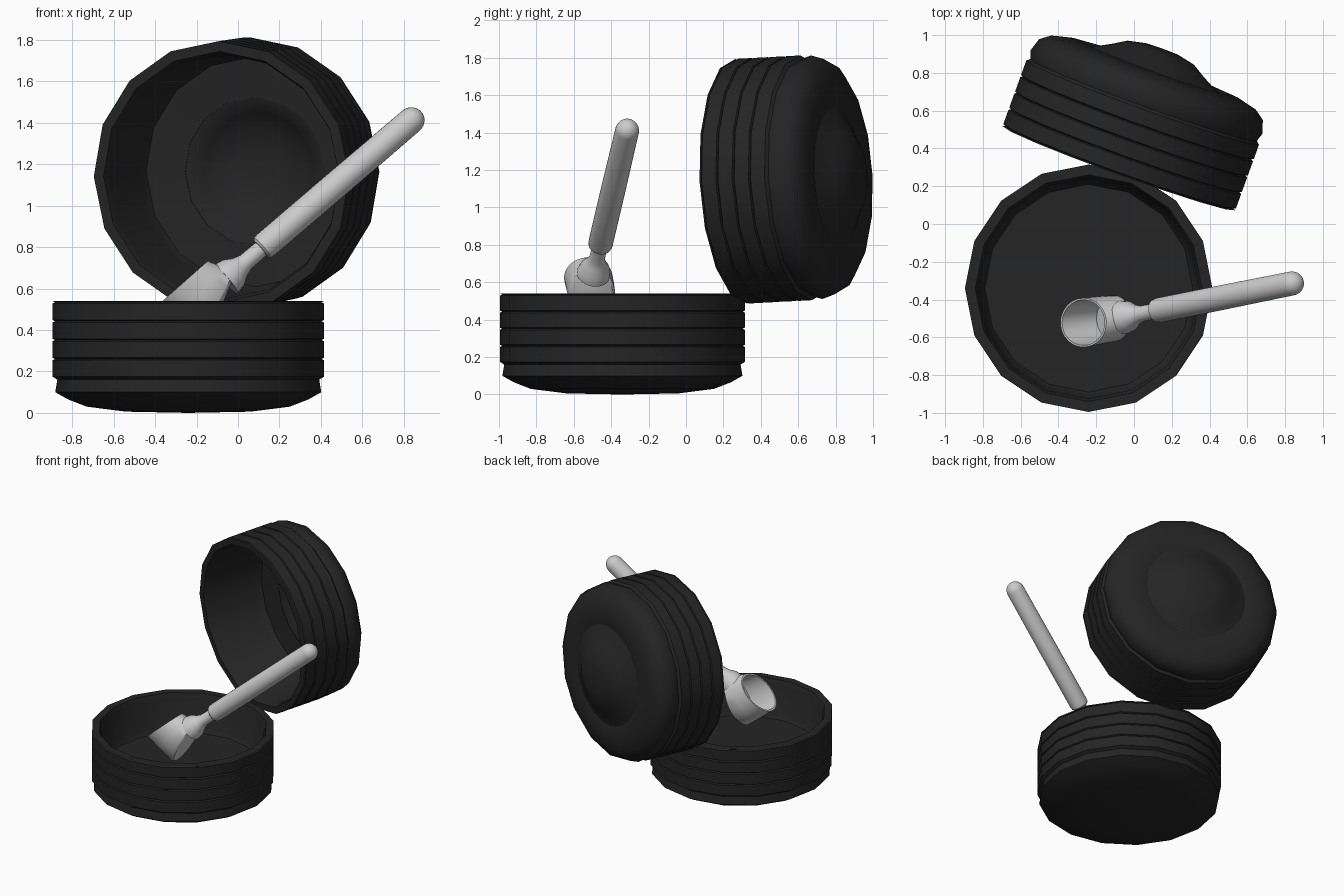
import bpy, bmesh
from math import sin, cos, pi, radians
from mathutils import Vector, Matrix

if "Cube" in bpy.data.objects:
    bpy.data.objects.remove(bpy.data.objects["Cube"])

black = bpy.data.materials.new("black_plastic")
black.diffuse_color = (0.018, 0.018, 0.018, 1)
black.use_nodes = True
black.node_tree.nodes["Principled BSDF"].inputs["Base Color"].default_value = black.diffuse_color


def finish(name, bm, mat=None, angle=40):
    bmesh.ops.remove_doubles(bm, verts=bm.verts, dist=1e-5)
    bmesh.ops.recalc_face_normals(bm, faces=bm.faces)
    me = bpy.data.meshes.new(name)
    bm.to_mesh(me)
    bm.free()
    ob = bpy.data.objects.new(name, me)
    bpy.context.collection.objects.link(ob)
    if mat:
        me.materials.append(mat)
    bpy.context.view_layer.objects.active = ob
    ob.select_set(True)
    bpy.ops.object.shade_smooth_by_angle(angle=radians(angle))
    ob.select_set(False)
    return ob


def skin(bm, rings):
    """Bridge consecutive rings of points; a single point closes an end."""
    loops = [[bm.verts.new(p) for p in r] for r in rings]
    for a, b in zip(loops, loops[1:]):
        n = max(len(a), len(b))
        for i in range(n):
            j = (i + 1) % n
            f = [a[i % len(a)], a[j % len(a)], b[j % len(b)], b[i % len(b)]]
            bm.faces.new(list(dict.fromkeys(f)))


def lathe(name, profile, matrix, n, mat=None, angle=40):
    bm = bmesh.new()
    rings = []
    for r, z in profile:
        pts = [(r * cos(2 * pi * i / n), r * sin(2 * pi * i / n), z) for i in range(n)]
        rings.append([matrix @ Vector(p) for p in (pts if r > 0 else [(0, 0, z)])])
    skin(bm, rings)
    return finish(name, bm, mat, angle)


def frame(origin, axis, side):
    z = Vector(axis).normalized()
    y = z.cross(Vector(side)).normalized()
    x = y.cross(z)
    m = Matrix((x, y, z)).transposed().to_4x4()
    m.translation = origin
    return m


# ridged outer wall shared by tub and lid: thin grooves up the side
def ridged(z0, z1, steps, r=0.655):
    out = []
    for i in range(steps):
        a = z0 + (z1 - z0) * i / steps
        b = z0 + (z1 - z0) * (i + 1) / steps
        out += [(r, a), (r, b - 0.012), (r - 0.012, b - 0.006)]
    return out + [(r, z1)]


# tub: shallow rounded bottom, ridged wall, thick rim, flat floor
tub = [(0, 0), (0.3, 0.006), (0.49, 0.03), (0.58, 0.065), (0.642, 0.1), (0.632, 0.16)]
tub += ridged(0.175, 0.54, 4)
tub += [(0.6, 0.54), (0.585, 0.5), (0.57, 0.28), (0.55, 0.25), (0, 0.245)]
lathe("tub", tub, Matrix.Translation((-0.24, -0.34, 0)), 16, black)

# lid: open side faces front, turned and leaning, domed centre on the back
lid_frame = frame((-0.08, 0.295, 1.14), (0.34, 0.94, 0.05), (0.94, -0.34, 0))
lid = [(0.36, 0.55), (0.42, 0.565), (0.5, 0.558), (0.575, 0.54), (0.63, 0.5), (0.652, 0.43), (0.638, 0.385)]
lid += [(r, 0.37 - z) for r, z in ridged(0, 0.37, 4)]
lid += [(0.605, 0), (0.59, 0.04), (0.575, 0.42), (0.555, 0.465), (0.36, 0.48), (0.36, 0.55)]
lathe("lid", lid, lid_frame, 16, black)
dome = [(0, 0.675), (0.1, 0.67), (0.19, 0.65), (0.255, 0.61), (0.32, 0.575), (0.38, 0.55),
        (0.38, 0.48), (0.34, 0.485), (0.28, 0.535), (0.22, 0.59), (0.1, 0.615), (0, 0.62)]
lathe("lid_dome", dome, lid_frame, 32, black)

# scoop handle: narrow neck, then a thick rounded grip
start, end = Vector((-0.06, -0.495, 0.645)), Vector((0.835, -0.315, 1.41))
L = (end - start).length
hf = frame(start, end - start, (0, 1, 0))
lathe("scoop_neck", [(0, 0), (0.09, 0.0), (0.08, 0.05), (0.055, 0.09), (0.042, 0.13),
                     (0.04, 0.25), (0, 0.25)], hf, 24)
grip = [(0, 0.225), (0.05, 0.225), (0.062, 0.235), (0.066, 0.26), (0.066, L * 0.6)]
grip += [(0.064 * cos(a * pi / 12), L + 0.066 * sin(a * pi / 12)) for a in range(6)]
lathe("scoop_grip", grip + [(0, L + 0.066)], hf, 24)


# scoop bowl: slanted open mouth lofted back to a steeper closed end
def oval(c, v, w, n=32):
    return [Vector(c) + Vector(v) * cos(2 * pi * i / n) + Vector((0, w, 0)) * sin(2 * pi * i / n)
            for i in range(n)]


mouth_c, mouth_v = Vector((-0.268, -0.522, 0.625)), Vector((0.122, 0, 0.108))
back_c, back_v = Vector((-0.095, -0.498, 0.515)), Vector((0.09, 0, 0.165))


def station(t, shrink):
    k = 1 - shrink / 0.13
    return oval(mouth_c.lerp(back_c, t), mouth_v.lerp(back_v, t) * k, (0.13 - 0.006 * t) * k)


bm = bmesh.new()
skin(bm, [[back_c + Vector((0.012, 0, -0.006))], station(1.0, 0.014), station(0.93, 0.002), station(0.5, 0),
          station(0, 0), station(0, 0.01), station(0.5, 0.012), station(0.88, 0.016),
          [mouth_c.lerp(back_c, 0.92)]])
finish("scoop_bowl", bm)
